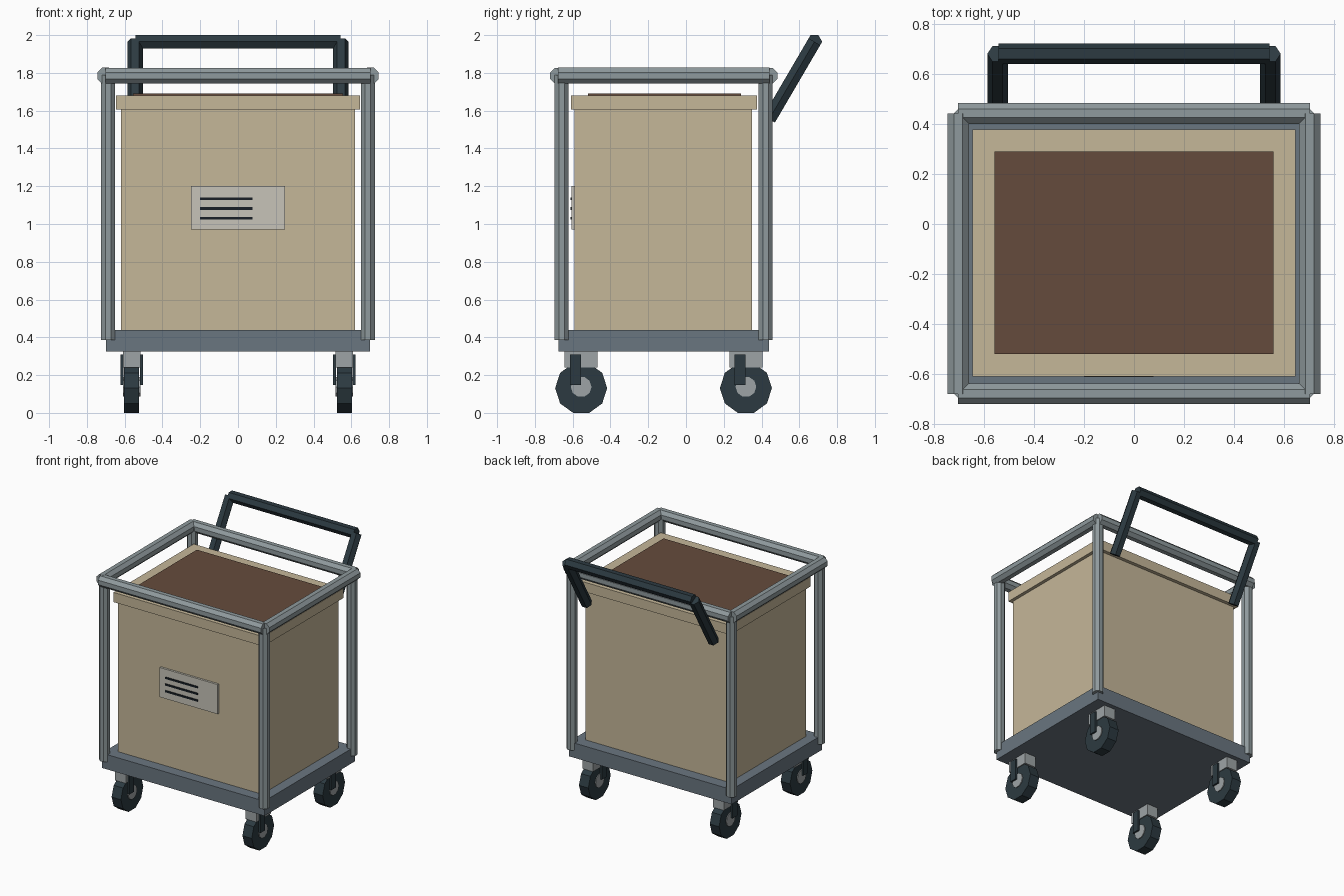
import bpy
import math
from mathutils import Vector

cube = bpy.data.objects.get("Cube")
if cube:
    bpy.data.objects.remove(cube, do_unlink=True)


def material(name, *srgb):
    """Flat material from 0-255 display values."""
    lin = [((c / 255 + 0.055) / 1.055) ** 2.4 for c in srgb]
    m = bpy.data.materials.new(name)
    m.use_nodes = True
    m.diffuse_color = (*lin, 1)
    bsdf = m.node_tree.nodes["Principled BSDF"]
    bsdf.inputs["Base Color"].default_value = (*lin, 1)
    bsdf.inputs["Roughness"].default_value = 0.8
    return m


BEIGE = material("beige_panel", 197, 183, 153)
BROWN = material("brown_contents", 101, 75, 60)
LABEL = material("pale_label", 199, 196, 184)
STEEL = material("grey_steel", 143, 154, 157)
SLATE = material("slate_deck", 106, 118, 128)
DARK = material("dark_rubber", 44, 58, 65)
INK = material("ink", 24, 31, 38)
HUB = material("light_metal", 158, 164, 166)


def mesh_object(name, verts, faces, mat):
    me = bpy.data.meshes.new(name)
    me.from_pydata(verts, [], faces)
    me.materials.append(mat)
    ob = bpy.data.objects.new(name, me)
    bpy.context.scene.collection.objects.link(ob)
    return ob


def box(name, x, y, z, mat):
    """Box from (low, high) ranges."""
    verts = [(i, j, k) for i in x for j in y for k in z]
    faces = [(0, 1, 3, 2), (4, 6, 7, 5), (0, 4, 5, 1),
             (2, 3, 7, 6), (0, 2, 6, 4), (1, 5, 7, 3)]
    return mesh_object(name, verts, faces, mat)


def rod(name, a, b, r, sides, side_dir, mat, phase=0.0):
    """Prism from a to b; phase 0 puts a corner towards side_dir."""
    a, b = Vector(a), Vector(b)
    u = Vector(side_dir)
    v = (b - a).normalized().cross(u)
    ring = []
    for i in range(sides):
        t = 2 * math.pi * (i + phase) / sides
        ring.append(u * (r * math.cos(t)) + v * (r * math.sin(t)))
    verts = [a + p for p in ring] + [b + p for p in ring]
    faces = [(i, (i + 1) % sides, (i + 1) % sides + sides, i + sides)
             for i in range(sides)]
    faces += [tuple(reversed(range(sides))), tuple(range(sides, 2 * sides))]
    return mesh_object(name, verts, faces, mat)


X, Y = (1, 0, 0), (0, 1, 0)
MID = -0.118  # y centre of the cart body
SIDES = (("right", -1), ("left", 1))
ENDS = (("front", -1), ("back", 1))

# Deck, bin and contents
box("deck", (-0.7, 0.7), (MID - 0.557, MID + 0.557), (0.325, 0.44), SLATE)
box("bin_body", (-0.62, 0.62), (-0.59, 0.35), (0.44, 1.61), BEIGE)
box("bin_rim", (-0.645, 0.645), (-0.61, 0.377), (1.605, 1.68), BEIGE)
box("contents", (-0.557, 0.557), (-0.52, 0.29), (1.67, 1.692), BROWN)

# Label with printed lines
box("label", (-0.25, 0.25), (-0.606, -0.585), (0.97, 1.2), LABEL)
for i in range(3):
    z = 1.03 + 0.052 * i
    box(f"label_line_{i + 1}", (-0.2, 0.078), (-0.612, -0.605),
        (z - 0.007, z + 0.007), INK)

# Posts
for sname, s in SIDES:
    for ename, e in ENDS:
        p = (s * 0.687, MID + e * 0.54)
        rod(f"{ename}_{sname}_post", (*p, 0.385), (*p, 1.79),
            0.0402, 8, X, STEEL, 0.5)

# Top rails
for ename, e in ENDS:
    y = MID + e * 0.56
    rod(f"{ename}_rail", (-0.702, y, 1.785), (0.702, y, 1.785),
        0.0452, 8, Y, STEEL, 0.5)
for sname, s in SIDES:
    x = s * 0.702
    rod(f"{sname}_rail", (x, MID - 0.56, 1.785), (x, MID + 0.56, 1.785),
        0.046, 8, X, STEEL, 0.5)

# Push handle
rod("handle_bar", (-0.542, 0.68, 1.965), (0.542, 0.68, 1.965),
    0.041, 6, Y, DARK)
for sname, s in SIDES:
    x = s * 0.545
    rod(f"{sname}_handle_arm", (x, 0.44, 1.555), (x, 0.68, 1.965),
        0.041, 6, X, DARK)

# Casters
for sname, s in SIDES:
    for ename, y in (("front", -0.555), ("back", 0.317)):
        n, x = f"{ename}_{sname}", s * 0.563
        box(f"{n}_caster_mount", (x - 0.047, x + 0.047),
            (y - 0.087, y + 0.087), (0.24, 0.326), HUB)
        rod(f"{n}_tyre", (x - 0.04, y, 0.131), (x + 0.04, y, 0.131),
            0.1377, 10, Y, DARK)
        rod(f"{n}_hub", (x - 0.046, y, 0.138), (x + 0.046, y, 0.138),
            0.055, 10, Y, HUB)
        for k, (pname, d) in enumerate(SIDES):
            xs = sorted((x + d * 0.044, x + d * 0.059))
            box(f"{n}_fork_{pname}", xs, (y - 0.059, y - 0.002),
                (0.147, 0.31), DARK)
